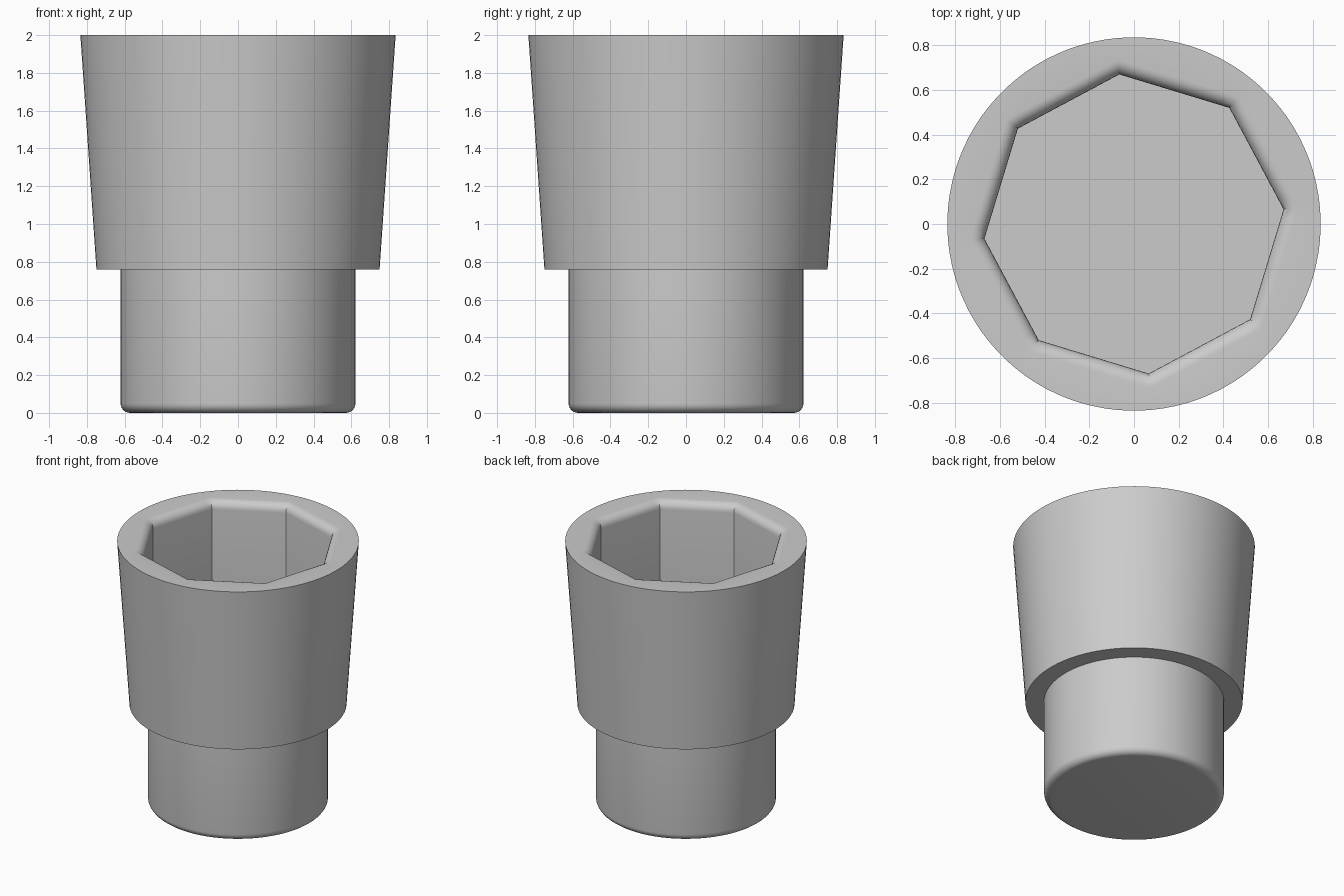
import bpy, bmesh, math

if "Cube" in bpy.data.objects:
    bpy.data.objects.remove(bpy.data.objects["Cube"])

SEGMENTS = 96
START = math.radians(5.6)  # direction of one octagon corner


def add_ring(bm, z, size, sides=0):
    """Ring of points: a circle of radius size, or a polygon of apothem size."""
    ring = []
    for i in range(SEGMENTS):
        a = math.tau * i / SEGMENTS
        r = size
        if sides:
            step = math.tau / sides
            r = size / math.cos((a + 1e-9) % step - step / 2)
        ring.append(bm.verts.new((r * math.cos(a + START), r * math.sin(a + START), z)))
    return ring


def fillet(size, z, radius, start, end, steps=6):
    """Quarter-round profile as (z, size) pairs about the centre (size, z)."""
    for k in range(steps + 1):
        a = math.radians(start + (end - start) * k / steps)
        yield z + radius * math.sin(a), size + radius * math.cos(a)


# Outer wall: rounded foot, straight peg, step, tapered cup
profile = [(z, s, 0) for z, s in fillet(0.572, 0.05, 0.05, -90, 0)]
profile += [(0.76, 0.622, 0), (0.76, 0.75, 0), (2.0, 0.835, 0)]

# Octagonal socket: rounded lip, straight walls, flat floor
profile += [(z, s, 8) for z, s in fillet(0.681, 1.94, 0.06, 90, 180)]
profile += [(1.22, 0.621, 8)]

bm = bmesh.new()
rings = [add_ring(bm, *p) for p in profile]
for lower, upper in zip(rings, rings[1:]):
    for i in range(SEGMENTS):
        j = (i + 1) % SEGMENTS
        bm.faces.new((lower[i], lower[j], upper[j], upper[i]))
bm.faces.new(rings[0][::-1])
bm.faces.new(rings[-1])

mesh = bpy.data.meshes.new("socket_cup")
bm.to_mesh(mesh)
bm.free()
cup = bpy.data.objects.new("socket_cup", mesh)
bpy.context.collection.objects.link(cup)

grey = bpy.data.materials.new("light grey")
grey.diffuse_color = (0.6, 0.6, 0.6, 1)
grey.use_nodes = True
grey.node_tree.nodes["Principled BSDF"].inputs["Base Color"].default_value = grey.diffuse_color
mesh.materials.append(grey)

bpy.context.view_layer.objects.active = cup
cup.select_set(True)
bpy.ops.object.shade_smooth_by_angle(angle=math.radians(30))
